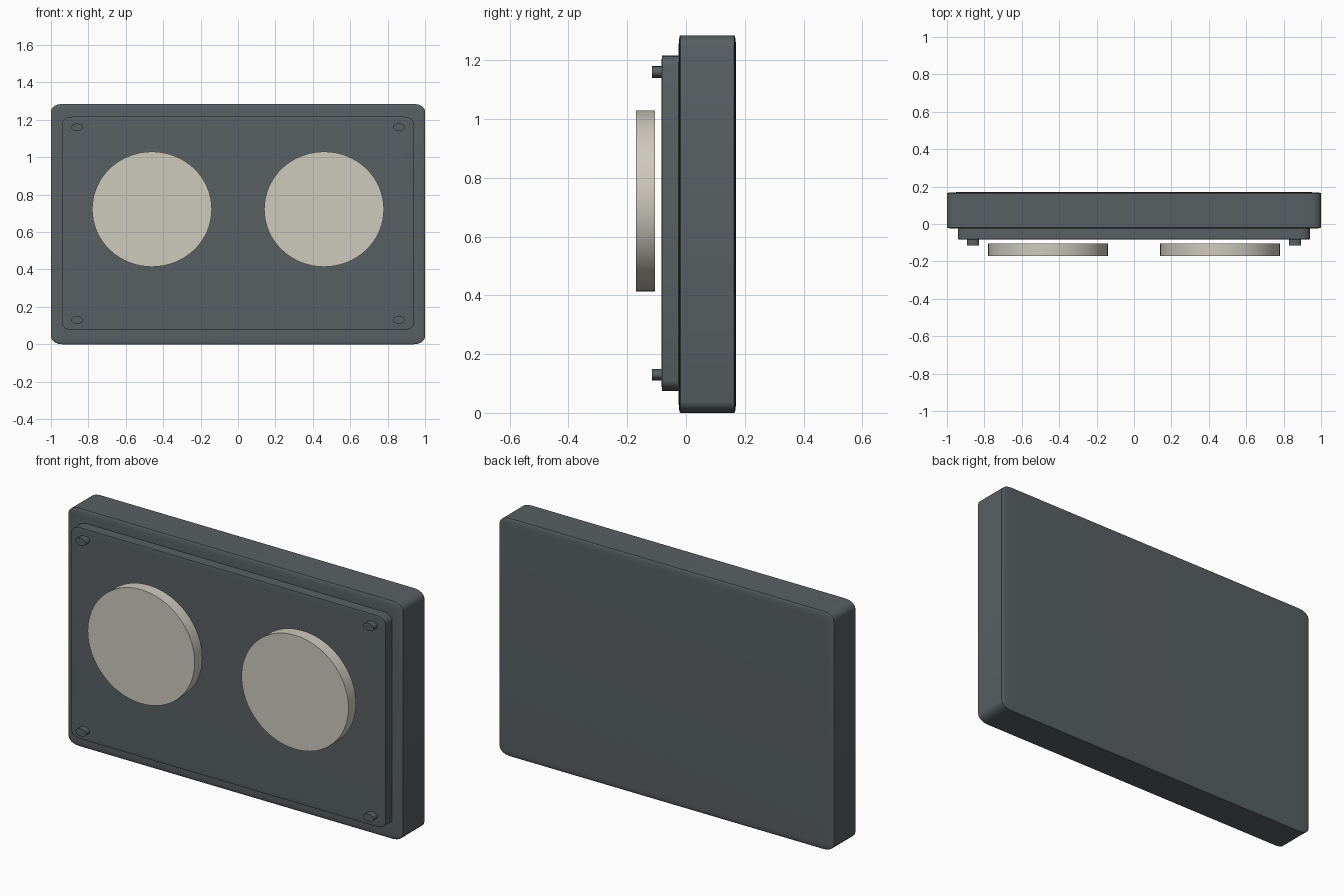
import bpy
import math

cube = bpy.data.objects.get("Cube")
if cube:
    bpy.data.objects.remove(cube, do_unlink=True)


def make_material(name, color):
    mat = bpy.data.materials.new(name)
    mat.use_nodes = True
    mat.diffuse_color = color
    bsdf = mat.node_tree.nodes["Principled BSDF"]
    bsdf.inputs["Base Color"].default_value = color
    bsdf.inputs["Roughness"].default_value = 0.6
    return mat


slate = make_material("slate grey", (0.1, 0.117, 0.124, 1))
cream = make_material("warm cream", (0.61, 0.585, 0.51, 1))


def finish(obj, name, mat):
    obj.name = name
    obj.data.materials.append(mat)
    bpy.ops.object.shade_smooth_by_angle(angle=math.radians(35))


def slab(name, half_x, y0, y1, z0, z1, mat):
    # Unit block bevelled first, then stretched, so thin edges stay crisp
    bpy.ops.mesh.primitive_cube_add(size=2)
    obj = bpy.context.object
    bevel = obj.modifiers.new("Rounded edges", "BEVEL")
    bevel.width = 0.06
    bevel.segments = 4
    bpy.ops.object.modifier_apply(modifier=bevel.name)
    obj.location = (0, (y0 + y1) / 2, (z0 + z1) / 2)
    obj.scale = (half_x, (y1 - y0) / 2, (z1 - z0) / 2)
    bpy.ops.object.transform_apply(location=False)
    finish(obj, name, mat)


def disc(name, x, z, radius_x, radius_z, y0, y1, sides, mat):
    # Short oval cylinder facing the front
    bpy.ops.mesh.primitive_cylinder_add(vertices=sides, radius=1, depth=y1 - y0)
    obj = bpy.context.object
    obj.scale = (radius_x, radius_z, 1)
    obj.rotation_euler = (math.pi / 2, 0, 0)
    obj.location = (x, (y0 + y1) / 2, z)
    bpy.ops.object.transform_apply(location=False)
    finish(obj, name, mat)


# Housing and raised front panel
slab("housing", 1.0, -0.025, 0.17, 0.0, 1.285, slate)
slab("front_panel", 0.94, -0.083, -0.02, 0.075, 1.217, slate)

# Round faces and corner pegs on both sides
for side, s in (("right", -1), ("left", 1)):
    disc(side + "_round_face", s * 0.46, 0.722, 0.32, 0.308, -0.17, -0.105, 64, cream)
    for level, z in (("lower", 0.13), ("upper", 1.16)):
        disc(f"{side}_{level}_peg", s * 0.86, z, 0.032, 0.02, -0.115, -0.075, 24, slate)
